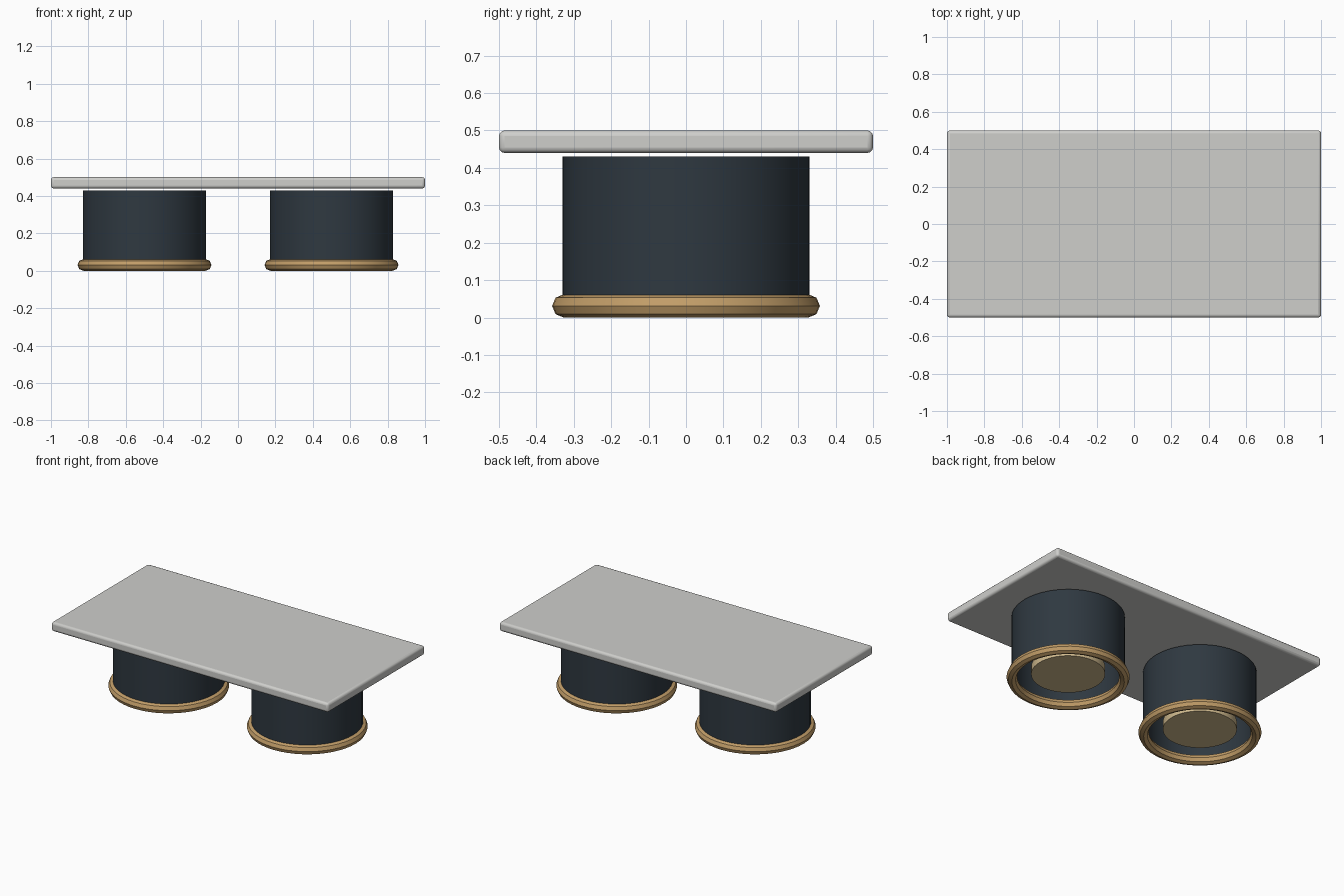
import bpy, bmesh, math

if "Cube" in bpy.data.objects:
    bpy.data.objects.remove(bpy.data.objects["Cube"])


def material(name, rgb):
    m = bpy.data.materials.new(name)
    m.diffuse_color = (*rgb, 1.0)
    m.use_nodes = True
    m.node_tree.nodes["Principled BSDF"].inputs["Base Color"].default_value = m.diffuse_color
    return m


GREY = material("light grey", (0.62, 0.62, 0.60))
NAVY = material("dark slate blue", (0.028, 0.040, 0.052))
BRASS = material("brass", (0.54, 0.34, 0.14))
CREAM = material("warm cream", (0.63, 0.49, 0.27))


def finish(obj, name, mat, angle=30):
    obj.name = name
    obj.data.materials.clear()
    obj.data.materials.append(mat)
    bpy.ops.object.select_all(action='DESELECT')
    obj.select_set(True)
    bpy.context.view_layer.objects.active = obj
    bpy.ops.object.shade_smooth_by_angle(angle=math.radians(angle))


def lathe(name, profile, x, mat, segments=48):
    """Spin a closed (radius, z) profile about the vertical axis at x."""
    bm = bmesh.new()
    verts = [bm.verts.new((r, 0, z)) for r, z in profile]
    edges = [bm.edges.new((verts[i], verts[(i + 1) % len(verts)]))
             for i in range(len(verts))]
    bmesh.ops.spin(bm, geom=verts + edges, cent=(0, 0, 0), axis=(0, 0, 1),
                   angle=2 * math.pi, steps=segments, use_duplicate=False)
    bmesh.ops.remove_doubles(bm, verts=bm.verts, dist=1e-4)
    bmesh.ops.dissolve_degenerate(bm, edges=bm.edges, dist=1e-5)
    bmesh.ops.recalc_face_normals(bm, faces=bm.faces)
    mesh = bpy.data.meshes.new(name)
    bm.to_mesh(mesh)
    bm.free()
    obj = bpy.data.objects.new(name, mesh)
    obj.location.x = x
    bpy.context.collection.objects.link(obj)
    finish(obj, name, mat)


# Mounting plate with softened edges
bpy.ops.mesh.primitive_cube_add(size=1, location=(0, 0, 0.47))
plate = bpy.context.object
plate.scale = (2.0, 1.0, 0.06)
bpy.ops.object.transform_apply(location=False, rotation=False, scale=True)
bevel = plate.modifiers.new("rounded edges", 'BEVEL')
bevel.width = 0.015
bevel.segments = 3
finish(plate, "mounting_plate", GREY)

# Two matching lamp cans
for side, x in (("left", -0.5), ("right", 0.5)):
    # Hollow housing, open underneath and closed at the top
    lathe(side + "_housing",
          [(0.33, 0.03), (0.33, 0.43), (0, 0.43), (0, 0.41),
           (0.315, 0.41), (0.315, 0.03)], x, NAVY)

    # Trim ring around the opening
    bpy.ops.mesh.primitive_torus_add(
        location=(x, 0, 0.031), major_radius=0.327, minor_radius=0.031,
        major_segments=48, minor_segments=8)
    finish(bpy.context.object, side + "_trim_ring", BRASS)

    # Light disc recessed inside the housing
    bpy.ops.mesh.primitive_cylinder_add(
        vertices=48, radius=0.215, depth=0.05, location=(x, 0, 0.075))
    finish(bpy.context.object, side + "_light_disc", CREAM)
